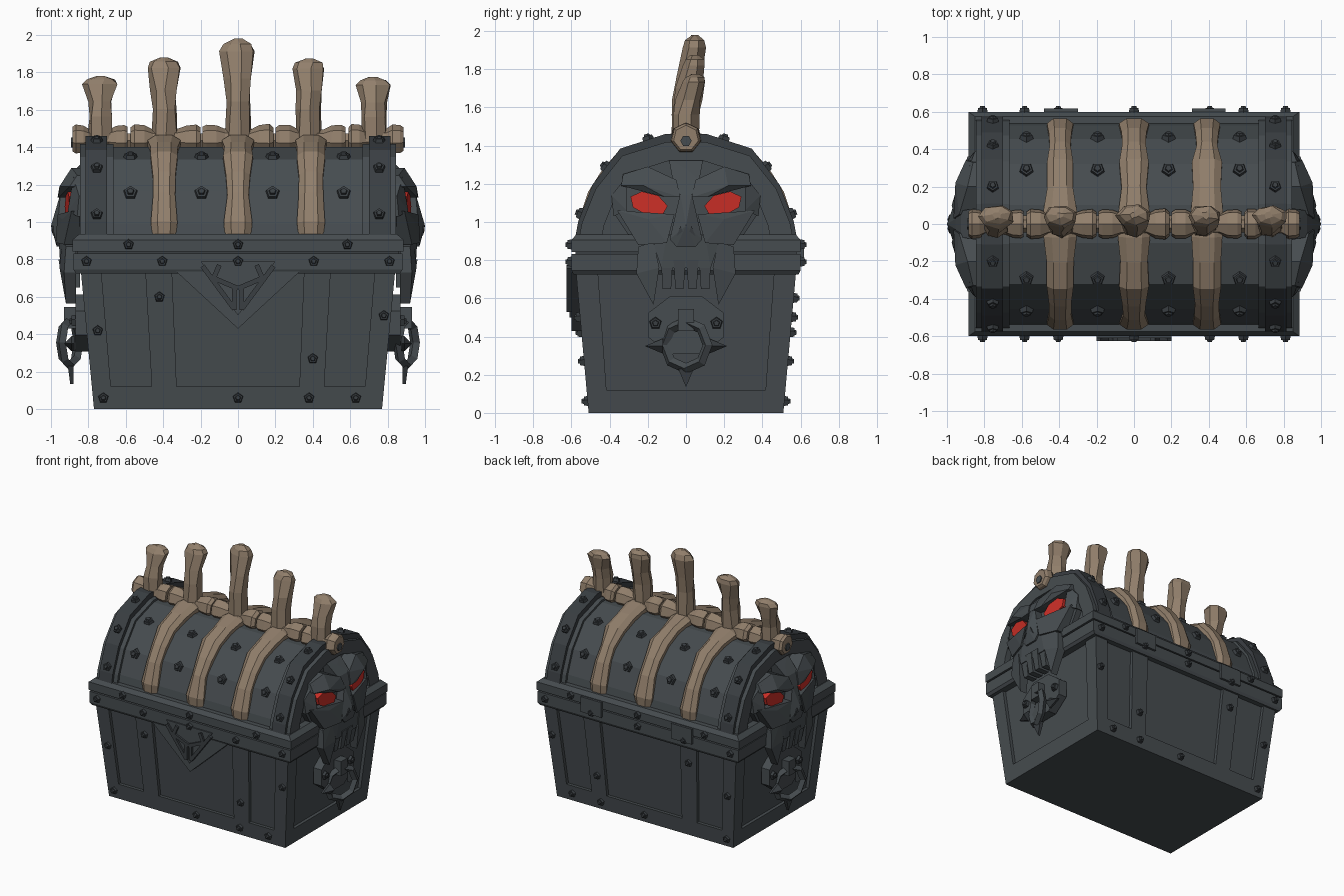
import bpy, bmesh, math, random
from mathutils import Vector, Matrix

if "Cube" in bpy.data.objects:
    bpy.data.objects.remove(bpy.data.objects["Cube"])

random.seed(4)

def material(name, rgb):
    m = bpy.data.materials.new(name)
    m.diffuse_color = (*rgb, 1)
    m.use_nodes = True
    m.node_tree.nodes["Principled BSDF"].inputs["Base Color"].default_value = m.diffuse_color
    return m

SLATE = material("slate", (0.062, 0.073, 0.080))
IRON = material("dark iron", (0.042, 0.049, 0.055))
BONE = material("bone", (0.285, 0.212, 0.148))
RED = material("eye red", (0.60, 0.028, 0.02))

def finish(name, bm, mat):
    bmesh.ops.recalc_face_normals(bm, faces=bm.faces)
    me = bpy.data.meshes.new(name)
    bm.to_mesh(me)
    bm.free()
    me.materials.append(mat)
    ob = bpy.data.objects.new(name, me)
    bpy.context.collection.objects.link(ob)
    return ob

def hulls(name, groups, mat):
    """One object made of the convex hull of each point group."""
    out = bmesh.new()
    for pts in groups:
        bm = bmesh.new()
        vs = [bm.verts.new(p) for p in pts]
        bmesh.ops.convex_hull(bm, input=vs)
        bmesh.ops.delete(bm, geom=[v for v in bm.verts if not v.link_faces], context='VERTS')
        bmesh.ops.dissolve_limit(bm, angle_limit=0.03, verts=bm.verts, edges=bm.edges)
        me = bpy.data.meshes.new("part")
        bm.to_mesh(me)
        bm.free()
        out.from_mesh(me)
        bpy.data.meshes.remove(me)
    return finish(name, out, mat)

def loft(name, rings, mat):
    bm = bmesh.new()
    rows = [[bm.verts.new(p) for p in r] for r in rings]
    n = len(rows[0])
    for a, b in zip(rows, rows[1:]):
        for i in range(n):
            bm.faces.new((a[i], a[(i + 1) % n], b[(i + 1) % n], b[i]))
    bm.faces.new(rows[0])
    bm.faces.new(rows[-1][::-1])
    return finish(name, bm, mat)

def poly(n, rot=0.0):
    return [(math.cos(2 * math.pi * i / n + rot), math.sin(2 * math.pi * i / n + rot)) for i in range(n)]

def frustum(x0, y0, z0, x1, y1, z1):
    return [(sx * x, sy * y, z) for x, y, z in ((x0, y0, z0), (x1, y1, z1))
            for sx in (-1, 1) for sy in (-1, 1)]

# ---- tapered chest body and its planks
def half(z):
    return 0.77 + 0.095 * z, 0.51 + 0.09 * z

def wall(face, u, z, d):
    """Point on a wall; u is -1..1 across it, d is the outward offset."""
    hx, hy = half(z)
    if face in ("front", "back"):
        return (u * hx, (hy + d) * (-1 if face == "front" else 1), z)
    return ((hx + d) * (-1 if face == "left" else 1), u * hy, z)

def plank(face, u0, u1, z0, z1):
    return [wall(face, u, z, d) for u in (u0, u1) for z in (z0, z1) for d in (-.03, 0)]

(bx0, by0), (bx1, by1) = half(0), half(0.74)
hulls("chest_body", [frustum(bx0 - .025, by0 - .025, 0, bx1 - .025, by1 - .025, .74)], SLATE)
planks = []
for f in ("front", "back", "left", "right"):
    long_wall = f in ("front", "back")
    planks.append(plank(f, -1, 1, 0, 0.12))
    for s in (-1, 1):
        planks.append(plank(f, s, s * (.87 if long_wall else .8), 0.12, 0.74))
        if long_wall:
            planks.append(plank(f, s * 0.42, s * 0.59, 0.12, 0.74))
hulls("frame_planks", planks, SLATE)
hulls("lower_rim", [frustum(.865, .59, .725, .88, .60, .745), frustum(.88, .60, .745, .88, .60, .832)], SLATE)
hulls("upper_rim", [frustum(.885, .60, .842, .885, .60, .905), frustum(.885, .60, .905, .85, .575, .935)], SLATE)
hulls("rim_gap", [frustum(.86, .58, .82, .86, .58, .85)], IRON)

# ---- arched lid
ARCH = [(.58, .92), (.565, 1.0), (.49, 1.19), (.345, 1.375), (.11, 1.45)]

def arch(sy, sz):
    h = [(y * sy, .92 + (z - .92) * sz) for y, z in ARCH]
    return h + [(-y, z) for y, z in h[::-1]]

def arch_at(y, sy, sz):
    """Surface point and normal of the arch at side position y."""
    pts = arch(sy, sz)[:5]
    for (ya, za), (yb, zb) in zip(pts, pts[1:]):
        if yb <= abs(y) <= ya:
            t = (ya - abs(y)) / (ya - yb)
            n = Vector((0, zb - za, ya - yb)).normalized()
            n.y = math.copysign(n.y, y)
            return Vector((0, y, za + t * (zb - za))), n

def arch_solid(name, x0, x1, sy, sz, mat, inner=None):
    prof = arch(sy, sz) + (arch(inner, inner)[::-1] if inner else [])
    return loft(name, [[(x, y, z) for y, z in prof] for x in (x0, x1)], mat)

arch_solid("lid_shell", -.80, .80, .93, .91, SLATE)
for s, side in ((-1, "left"), (1, "right")):
    arch_solid(side + "_lid_flange", s * .665, s * .845, .965, .94, SLATE, .76)
    arch_solid(side + "_lid_band", s * .70, s * .815, 1.0, 1.02, IRON, .80)

# ---- rib bones over the lid: side position, height, half width
PATH = [(.545, .935, .068), (.55, 1.0, .075), (.50, 1.15, .062), (.43, 1.26, .06),
        (.34, 1.365, .075), (.20, 1.415, .07), (.07, 1.45, .085)]
for x, label in ((-.395, "left"), (0, "middle"), (.39, "right")):
    rings = []
    for y, z, w in PATH + [(-y, z, w) for y, z, w in PATH[::-1]]:
        n = Vector((0, y * .9, z - .9)).normalized()
        w += random.uniform(-.006, .006)
        rings.append([Vector((x + a * w, y, z)) + n * d for a, d in
                      ((-1, -.07), (-1, -.012), (-.5, .015), (.5, .015), (1, -.012), (1, -.07))])
    loft(label + "_rib", rings, BONE)

# ---- backbone along the top, flared at each joint
for i, (a, b) in enumerate([(-.885, -.59), (-.575, -.20), (-.19, .19), (.20, .575), (.59, .885)]):
    rings = []
    for t, r in ((0, .068), (.06, .082), (.2, .078), (.32, .056), (.68, .056), (.8, .078), (.94, .082), (1, .068)):
        k = r + random.uniform(-.004, .004)
        rings.append([(a + (b - a) * t, c * k, 1.44 + d * k) for c, d in poly(7, math.pi / 2)])
    loft("vertebra_%d" % (i + 1), rings, BONE)
loft("backbone_core", [[(x, c * .045, 1.435 + d * .045) for c, d in poly(6)] for x in (-.84, .84)], BONE)
for s, side in ((-1, "left"), (1, "right")):
    loft(side + "_backbone_pin", [[(s * x, c * .03, 1.425 + d * .03) for c, d in poly(6)] for x in (.86, .893)], SLATE)

# ---- upright spines
for i, (x, top) in enumerate([(-.735, 1.78), (-.395, 1.88), (0, 1.98), (.38, 1.875), (.725, 1.775)]):
    rings = []
    for t, wx, wy, oy in ((0, .072, .07, -.005), (.4, .066, .072, 0), (.62, .07, .068, .015),
                          (.88, .095, .062, .04), (.95, .075, .05, .045), (1, .02, .018, .045)):
        rings.append([(x + c * wx + random.uniform(-.008, .008), oy + d * wy + random.uniform(-.006, .006),
                       1.42 + (top - 1.42) * t) for c, d in poly(7, .4)])
    loft("spine_%d" % (i + 1), rings, BONE)

# ---- studs
studs = bmesh.new()

def stud(p, n, r=.036):
    q = Vector(n).to_track_quat('Z', 'Y').to_matrix().to_4x4()
    for r1, r2, h, o in ((r, r * .8, .03, .005), (r * .55, r * .4, .014, .024)):
        bmesh.ops.create_cone(studs, cap_ends=True, segments=5, radius1=r1, radius2=r2, depth=h,
                              matrix=Matrix.Translation(Vector(p) + Vector(n) * o) @ q)

for s, face in ((-1, "front"), (1, "back")):
    n = (0, s, 0)
    for x, z in ((-.72, .06), (0, .06), (.38, .06), (.63, .06), (-.42, .6), (-.75, .42), (.4, .27), (.78, .5)):
        stud((x, wall(face, 0, z, 0)[1], z), n, .031)
    for i in range(5):
        stud((-.81 + .405 * i, s * .60, .79), n, .031)
    for i in (-1, 0, 1):
        stud((.585 * i, s * .60, .88), n, .031)
    for y in (.46, .29):
        p, pn = arch_at(s * y, .93, .91)
        for i in range(4):
            stud(p + Vector((-.575 + .38 * i, 0, 0)), pn, .042)
    for y in (.55, .42, .2):
        p, pn = arch_at(s * y, 1, 1.02)
        for x in (-.755, .755):
            stud(p + Vector((x, 0, 0)), pn)
for s in (-1, 1):
    for y in (-.16, .16):
        stud((s * .87, y, .47), (s, 0, 0))
finish("studs", studs, IRON)

# ---- hinges at the back
hulls("hinges", [[(x + dx, y, z) for dx in (-.09, .09) for y in (.57, .617) for z in (.78, .90)]
                 for x in (-.39, .40)], SLATE)

# ---- pointed lock plate with raised chevrons
hulls("lock_plate", [[(x, y, z) for x, z in ((-w, top), (w, top), (0, tip)) for y in (-.54, front)]
                     for w, top, tip, front in ((.33, .735, .43, -.60), (.2, .79, .50, -.61))], SLATE)
bars = []
for s in (-1, 1):
    for xa, za, xb, zb in ((.19, .765, .02, .535), (.10, .77, .13, .70), (.13, .70, 0, .645), (.02, .645, .02, .53)):
        d = Vector((xb - xa, zb - za)).normalized() * .013
        bars.append([(s * (x + k * d.y), y, z - k * d.x) for x, z in ((xa, za), (xb, zb))
                     for k in (-1, 1) for y in (-.58, -.625)])
hulls("lock_chevrons", bars, IRON)

# ---- skull faces on both ends; front corners are (y, z, outward x), pushed back to a flat rear
SIDES = ((-1, "left"), (1, "right"))

def face_part(name, front, mat=SLATE, back=.80, joined=False):
    for s, side in SIDES:
        pair = [[(s * d, m * y, z) for y, z, x in front for d in (x, back)] for m in (1, -1)]
        hulls(side + "_" + name, [pair[0] + pair[1]] if joined else pair, mat)

face_part("forehead", [(.09, 1.33, .82), (0, 1.28, .87), (.07, 1.22, .925), (.03, 1.14, .955)], joined=True)
face_part("nose", [(.03, 1.15, .95), (0, .98, 1.0), (.085, .91, .97), (.05, .87, .97)], joined=True)
face_part("muzzle", [(.10, .93, .96), (.17, .88, .94), (.13, .76, .95)], back=.83, joined=True)
face_part("eye_socket", [(0, 1.2, .90), (.05, 1.0, .90), (.33, 1.22, .845), (.38, 1.05, .845), (.3, .93, .84)])
face_part("brow", [(.03, 1.13, .965), (.05, 1.22, .935), (.2, 1.29, .89), (.33, 1.25, .86),
                   (.34, 1.19, .90), (.22, 1.19, .955), (.11, 1.13, .96)])
face_part("temple", [(.31, 1.24, .88), (.39, 1.14, .85), (.38, 1.03, .86), (.31, 1.06, .91)])
face_part("cheek", [(.06, 1.04, .965), (.2, 1.015, .94), (.36, 1.06, .89), (.25, .88, .93), (.1, .89, .975)])
face_part("tusk", [(.17, .90, .94), (.25, .87, .92), (.26, .73, .93), (.17, .565, .92), (.14, .76, .955)], back=.865)
for label, y in (("inner_tooth", .034), ("outer_tooth", .1)):
    face_part(label, [(y + k * w, z, x - y * .15) for k in (-1, 1)
                      for w, z, x in ((.031, .80, .965), (.022, .65, .94))], back=.845)
face_part("nostril", [(.018, .95, .996), (.05, .925, .987), (.028, .98, .996)], IRON, .96)
face_part("eye", [(.195 + .1 * c, 1.095 + .062 * d + .02 * c, .926 - .12 * (.095 + .1 * c))
                  for c, d in poly(7, .3)], RED, .85)

# ---- ring knockers under the skulls
face_part("knocker_plate", [(.215 * c, .46 + .165 * d, .87) for c, d in poly(8, math.pi / 8)], joined=True)
face_part("knocker_bracket", [(.042, z, .93) for z in (.43, .545)], back=.85, joined=True)
face_part("knocker_point", [(.04, .23, .91), (0, .135, .897)], IRON, .88, True)
face_part("knocker_thorn", [(.12, .39, .89), (.12, .31, .89), (.12, .35, .93), (.215, .35, .89)], IRON, .875)
for s, side in SIDES:
    bpy.ops.mesh.primitive_torus_add(major_segments=8, minor_segments=4, major_radius=.122, minor_radius=.028,
                                     location=(s * .90, 0, .355), rotation=(math.pi / 8, math.pi / 2, 0))
    ring = bpy.context.object
    ring.name = side + "_knocker_ring"
    ring.data.materials.append(SLATE)
